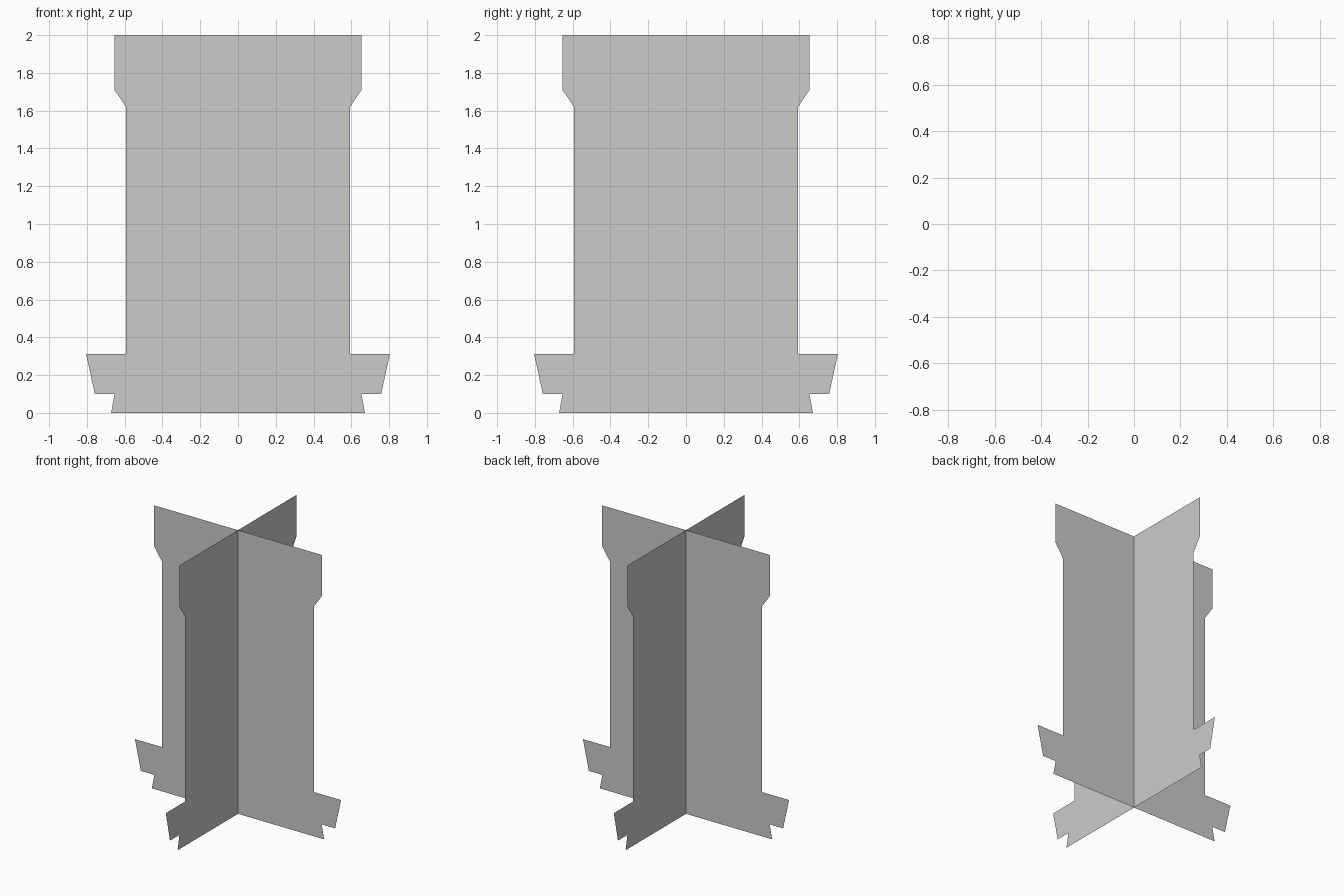
import bpy
import math

if "Cube" in bpy.data.objects:
    bpy.data.objects.remove(bpy.data.objects["Cube"])

# Half outline of the tower silhouette (half width, height), bottom to top
HALF = [(0.672, 0.0), (0.653, 0.10), (0.758, 0.10), (0.804, 0.312),
        (0.593, 0.312), (0.593, 1.62), (0.654, 1.71), (0.654, 2.0)]


def silhouette_card(name, angle):
    """Flat upright card: the half outline mirrored across the z axis."""
    outline = HALF + [(-x, z) for x, z in reversed(HALF)]
    verts = [(x, 0.0, z) for x, z in outline]
    mesh = bpy.data.meshes.new(name)
    mesh.from_pydata(verts, [], [range(len(verts))])
    mesh.update()
    card = bpy.data.objects.new(name, mesh)
    card.rotation_euler.z = angle
    bpy.context.collection.objects.link(card)
    return card


# Two identical cards crossing at right angles on the z axis
silhouette_card("front_card", 0.0)
silhouette_card("side_card", math.radians(90))
